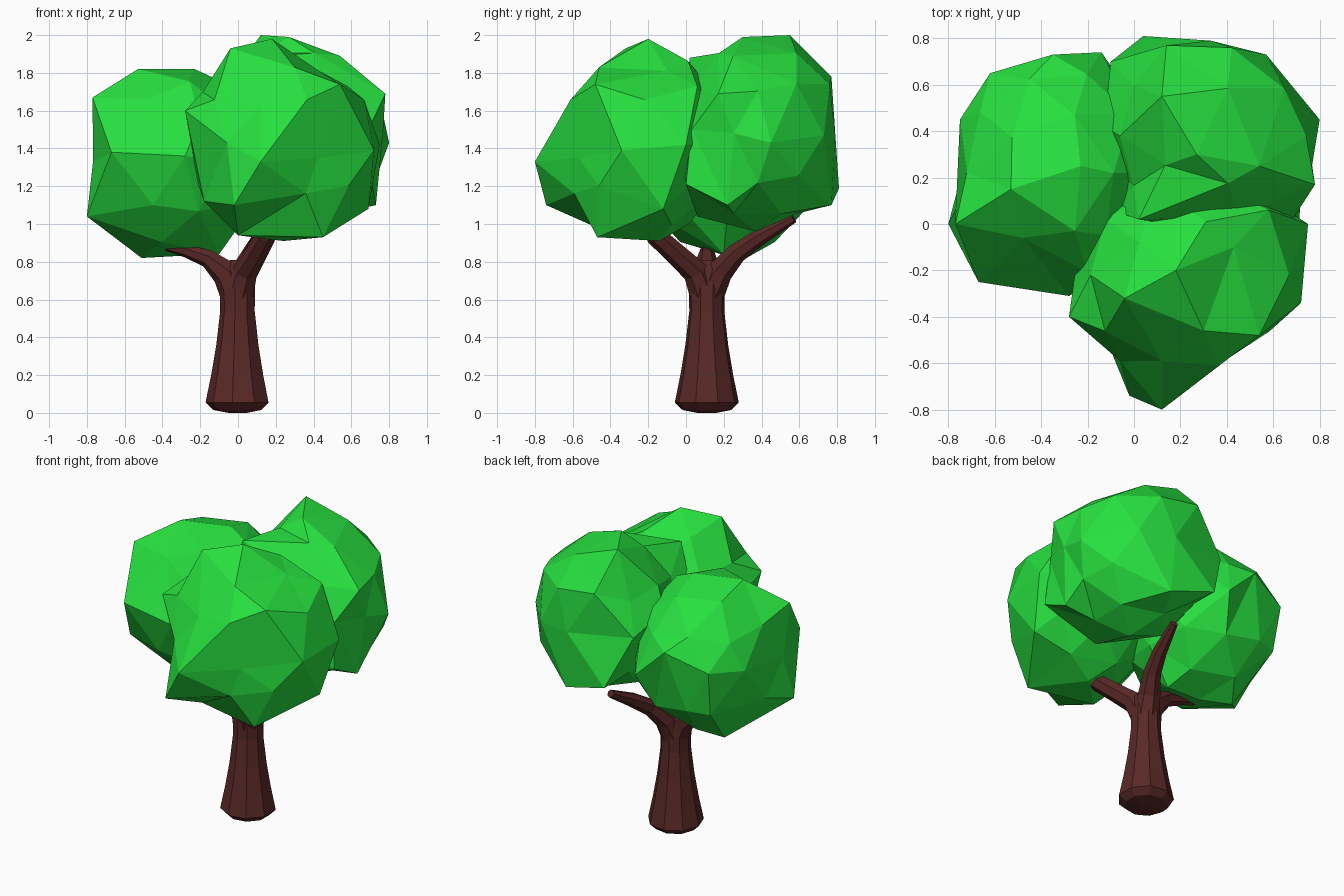
import bpy, bmesh, math
from mathutils import Vector

if "Cube" in bpy.data.objects:
    bpy.data.objects.remove(bpy.data.objects["Cube"])


def material(name, rgb):
    m = bpy.data.materials.new(name)
    m.diffuse_color = (*rgb, 1)
    m.use_nodes = True
    m.node_tree.nodes["Principled BSDF"].inputs["Base Color"].default_value = m.diffuse_color
    return m


LEAF = material("leaf_green", (0.02, 0.74, 0.05))
BARK = material("bark_brown", (0.1, 0.022, 0.02))


def finish(bm, name, mat):
    bmesh.ops.recalc_face_normals(bm, faces=bm.faces)
    me = bpy.data.meshes.new(name)
    bm.to_mesh(me)
    bm.free()
    me.materials.append(mat)
    ob = bpy.data.objects.new(name, me)
    bpy.context.collection.objects.link(ob)
    return ob


def tube(name, path, sides):
    """Faceted tube through (x, y, z, radius) stations."""
    bm = bmesh.new()
    pts = [Vector(p[:3]) for p in path]
    rings = []
    for i, p in enumerate(pts):
        d = (pts[min(i + 1, len(pts) - 1)] - pts[max(i - 1, 0)]).normalized()
        turn = Vector((0, 0, 1)).rotation_difference(d)
        ring = []
        for k in range(sides):
            a = math.tau * (k + 0.5) / sides
            ring.append(bm.verts.new(p + turn @ Vector((math.cos(a), math.sin(a), 0)) * path[i][3]))
        rings.append(ring)
    for lo, hi in zip(rings, rings[1:]):
        for k in range(sides):
            n = (k + 1) % sides
            bm.faces.new((lo[k], lo[n], hi[n], hi[k]))
    bm.faces.new(rings[0])
    bm.faces.new(rings[-1])
    return finish(bm, name, BARK)


def leaf_clump(name, center, radii, corners):
    """Low-poly ball whose nearest vertices are pulled out to the given corners."""
    bm = bmesh.new()
    bmesh.ops.create_icosphere(bm, subdivisions=2, radius=1)
    c, r = Vector(center), Vector(radii)
    free = list(bm.verts)
    moves = []
    for p in corners:
        q = Vector([(a - b) / s for a, b, s in zip(p, c, r)]).normalized()
        v = max(free, key=lambda w: w.co.normalized().dot(q))
        free.remove(v)
        moves.append((v, Vector(p)))
    for v in bm.verts:
        v.co = c + v.co * r
    for v, p in moves:
        v.co = p
    return finish(bm, name, LEAF)


# Trunk with flared foot
tube("trunk", [(0, .11, 0, .05), (0, .11, .015, .13), (0, .11, .055, .172), (0, .11, .2, .142),
               (0, .11, .36, .115), (0, .11, .54, .094), (0, .11, .66, .096), (0, .11, .76, .085),
               (0, .11, .81, .04)], 9)

# Three forking branches
fork = (0, .11, .6, .085)
tube("left_branch", [fork, (-.06, .11, .74, .078), (-.16, .11, .82, .05),
                     (-.28, .11, .86, .035), (-.38, .11, .88, .022)], 7)
tube("front_branch", [fork, (.04, .05, .75, .07), (.1, -.06, .85, .06),
                      (.15, -.16, .94, .055), (.18, -.22, 1.02, .04)], 7)
tube("back_branch", [fork, (.03, .18, .75, .07), (.08, .27, .85, .055),
                     (.12, .39, .93, .045), (.16, .57, 1.03, .025)], 7)

# Three leaf clumps
leaf_clump("left_leaves", (-.33, .22, 1.33), (.46, .5, .5), [
    (-.8, 0, 1.04), (-.67, -.25, 1.38), (-.28, -.31, 1.36), (-.45, -.2, 1.1),
    (-.77, 0, 1.67), (-.53, .15, 1.82), (-.23, .25, 1.82), (-.75, .45, 1.38),
    (-.62, .65, 1.4), (-.35, .73, 1.5), (-.14, .74, 1.3), (-.51, .32, .82),
    (-.1, .2, .84), (-.48, -.06, 1.66), (-.12, -.05, 1.65), (-.6, .6, 1.1)])
leaf_clump("front_leaves", (.23, -.22, 1.43), (.49, .46, .51), [
    (.12, -.8, 1.33), (-.02, -.74, 1.1), (-.28, -.4, 1.6), (-.04, -.32, 1.93),
    (.18, -.2, 1.98), (.54, -.48, 1.74), (.3, -.46, 1.83), (.42, -.57, 1.35),
    (.72, -.34, 1.39), (.45, -.47, .93), (.69, -.12, 1.08), (.75, 0, 1.42),
    (.43, -.1, 1.81), (.58, .06, 1.73), (-.18, -.35, 1.12), (.24, -.14, .91),
    (.12, -.59, 1.63), (.0, -.38, .94)])
leaf_clump("back_leaves", (.33, .38, 1.48), (.46, .41, .5), [
    (.12, .55, 2.0), (.27, .3, 1.99), (.54, .25, 1.89), (.78, .17, 1.69),
    (.8, .45, 1.43), (.73, .22, 1.1), (.57, .73, 1.47), (.04, .81, 1.19),
    (.35, .77, 1.1), (.14, .77, 1.78), (.42, .76, 1.74), (-.13, .42, 1.6),
    (.02, .02, 1.88), (.35, .37, .96), (.71, 0, 1.21), (.69, .03, 1.5),
    (-.1, .7, 1.52), (-.1, .06, 1.5), (.35, .06, 1.04)])
